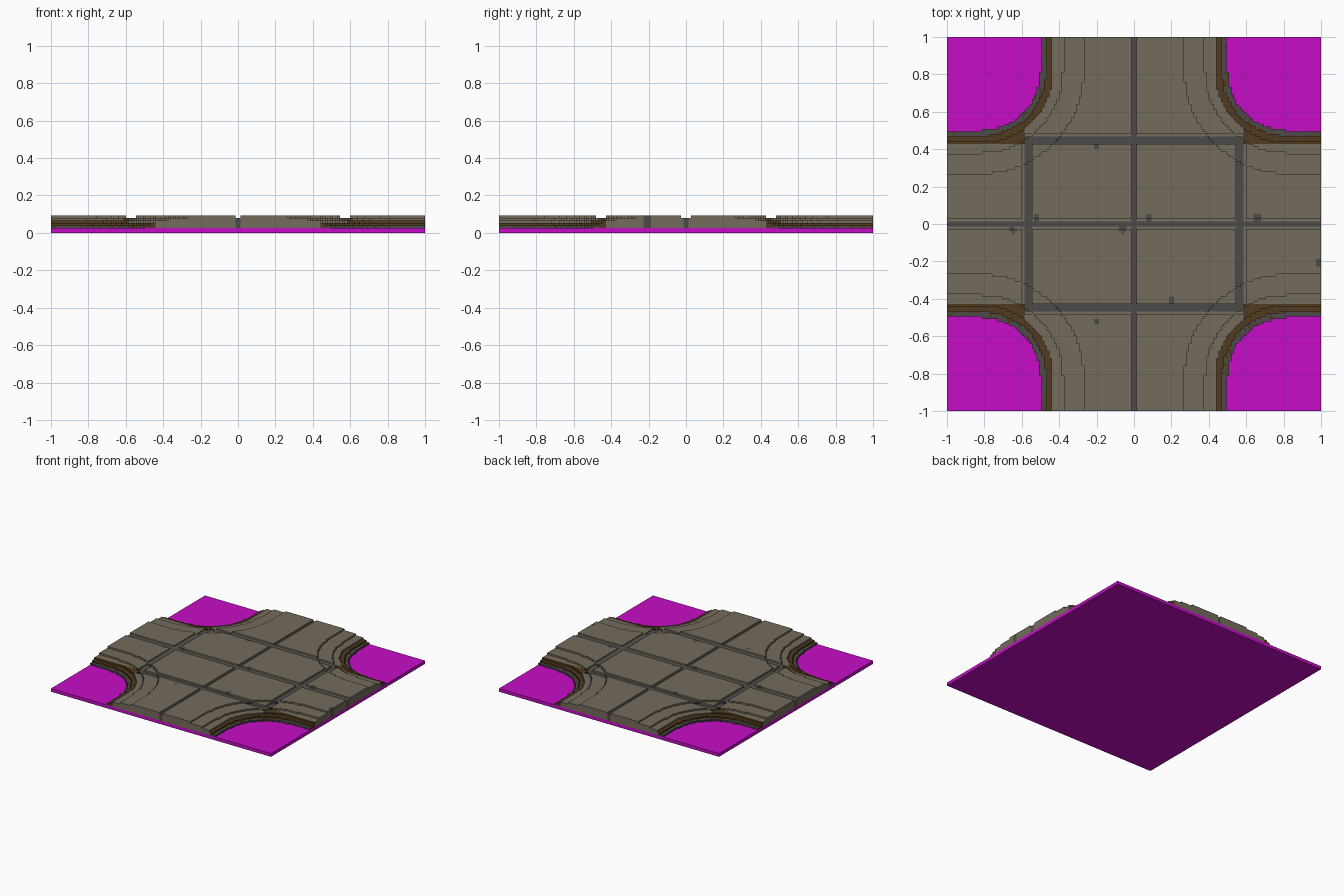
import bpy, bmesh, math, random

if "Cube" in bpy.data.objects:
    bpy.data.objects.remove(bpy.data.objects["Cube"], do_unlink=True)

random.seed(4)
N = 150                  # blocks along each side
V = 2.0 / N              # block size
BASE = 2 * V             # slab thickness
RINGS = (0.32, 0.35, 0.385, 0.44, 0.55)   # terrace radii around each corner
STONE, GREY, BROWN = 0, 1, 2


def srgb(r, g, b):
    f = lambda c: c / 12.92 if c <= 0.04045 else ((c + 0.055) / 1.055) ** 2.4
    return tuple(f(c / 255) for c in (r, g, b)) + (1.0,)


def material(name, color):
    m = bpy.data.materials.new(name)
    m.use_nodes = True
    m.diffuse_color = color
    bsdf = m.node_tree.nodes["Principled BSDF"]
    bsdf.inputs["Base Color"].default_value = color
    bsdf.inputs["Roughness"].default_value = 0.9
    return m


stone = material("tan stone", srgb(116, 107, 93))
grey = material("dark grey joint", srgb(76, 75, 73))
brown = material("brown earth", srgb(82, 59, 30))
magenta = material("magenta base", srgb(198, 13, 198))


def make_object(name, bm, mats):
    me = bpy.data.meshes.new(name)
    bm.to_mesh(me)
    bm.free()
    for m in mats:
        me.materials.append(m)
    ob = bpy.data.objects.new(name, me)
    bpy.context.collection.objects.link(ob)
    return ob


# Flat square slab
bm = bmesh.new()
bmesh.ops.create_cube(bm, size=1)
bmesh.ops.scale(bm, vec=(2, 2, BASE), verts=bm.verts)
bmesh.ops.translate(bm, vec=(0, 0, BASE / 2), verts=bm.verts)
make_object("base_slab", bm, [magenta])

# Small stains beside the joints: x, y, radius
STAINS = [(-0.2, 0.42, 0.018), (-0.52, 0.03, 0.018), (0.08, 0.03, 0.018),
          (0.66, 0.03, 0.022), (-0.06, -0.03, 0.02), (0.2, -0.41, 0.02),
          (-0.65, -0.03, 0.018), (-0.2, -0.52, 0.014), (0.99, -0.21, 0.022)]


def column(x, y):
    """Height in blocks above the slab, and colour, of one column."""
    ax, ay = abs(x), abs(y)
    d = math.hypot(max(0.82 - ax, 0), max(0.82 - ay, 0))
    h = sum(d > r for r in RINGS)
    if h == 0:
        return 0, STONE
    if h == 1:
        return h, BROWN if random.random() < 0.12 else GREY
    if h == 2 or (ax > 0.585 and ay > 0.43):
        return h, BROWN
    # Joints between the paving slabs
    joints = []
    if ax < 0.6:
        joints.append(abs(ay - 0.45))
    if ay < 0.46:
        joints.append(abs(ax - 0.57))
    joints.append(ay)
    gap = min(joints)
    col = STONE
    if gap < 0.018 or ax < 0.014:
        col = GREY
    elif any(math.hypot(x - sx, y - sy) < r for sx, sy, r in STAINS):
        col = GREY
    if gap < 0.025 or ax < 0.014:
        h -= 1
    return h, col


# Terraced crossroad: block columns with tops and exposed sides
cells = [[column((i + 0.5) * V - 1, (j + 0.5) * V - 1) for i in range(N)] for j in range(N)]
bm = bmesh.new()
cache = {}


def vert(i, j, k):
    if (i, j, k) not in cache:
        cache[i, j, k] = bm.verts.new((i * V - 1, j * V - 1, BASE + k * V))
    return cache[i, j, k]


def quad(points, mat):
    bm.faces.new([vert(*p) for p in points]).material_index = mat


def height(i, j):
    return cells[j][i][0] if 0 <= i < N and 0 <= j < N else 0


for j in range(N):
    for i in range(N):
        h, mat = cells[j][i]
        if h == 0:
            continue
        corners = [(i, j), (i + 1, j), (i + 1, j + 1), (i, j + 1)]
        quad([(a, b, h) for a, b in corners], mat)
        for s, (dx, dy) in enumerate([(0, -1), (1, 0), (0, 1), (-1, 0)]):
            low = height(i + dx, j + dy)
            if low < h:
                p, q = corners[s], corners[(s + 1) % 4]
                quad([(*p, low), (*q, low), (*q, h), (*p, h)], mat)

make_object("paved_crossroad", bm, [stone, grey, brown])
